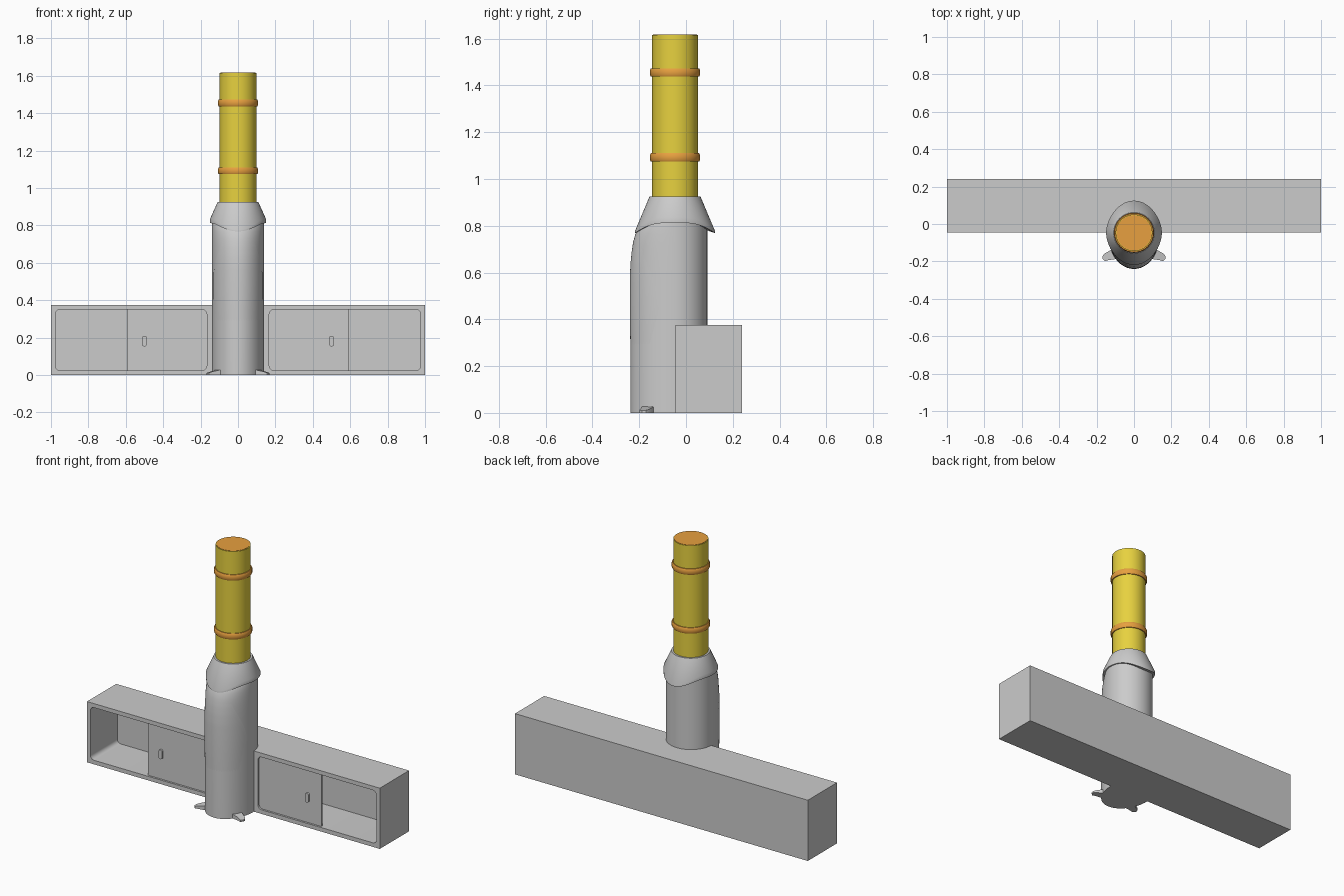
import bpy, bmesh
from math import sin, cos, pi, asin, radians

if "Cube" in bpy.data.objects:
    bpy.data.objects.remove(bpy.data.objects["Cube"])

CY = -0.047          # y of the tower axis
N = 64


def material(name, rgb):
    m = bpy.data.materials.new(name)
    m.diffuse_color = (*rgb, 1)
    m.use_nodes = True
    m.node_tree.nodes["Principled BSDF"].inputs["Base Color"].default_value = m.diffuse_color
    return m


YELLOW = material("yellow_paint", (0.8, 0.64, 0.05))
ORANGE = material("orange_paint", (0.8, 0.35, 0.05))


def loft(name, rings, closed=True, caps=True, mat=None, smooth=True):
    """Skin a list of equally sized point rings."""
    bm = bmesh.new()
    vs = [[bm.verts.new(p) for p in r] for r in rings]
    n = len(rings[0])
    for a, b in zip(vs, vs[1:]):
        for i in range(n if closed else n - 1):
            j = (i + 1) % n
            bm.faces.new((a[i], a[j], b[j], b[i]))
    if caps:
        bm.faces.new(vs[0][::-1])
        bm.faces.new(vs[-1])
    if closed:
        bmesh.ops.recalc_face_normals(bm, faces=bm.faces[:])
    me = bpy.data.meshes.new(name)
    bm.to_mesh(me)
    bm.free()
    ob = bpy.data.objects.new(name, me)
    bpy.context.collection.objects.link(ob)
    if mat:
        me.materials.append(mat)
    if smooth:
        bpy.ops.object.select_all(action='DESELECT')
        ob.select_set(True)
        bpy.context.view_layer.objects.active = ob
        bpy.ops.object.shade_smooth_by_angle(angle=radians(35))
    return ob


def circle(r, z):
    return [(r * cos(2 * pi * i / N), CY + r * sin(2 * pi * i / N), z) for i in range(N)]


def lathe(name, profile, mat=None):
    return loft(name, [circle(r, z) for r, z in profile], mat=mat)


def slab(name, x0, x1, z0, z1, y0, y1, r=0.0):
    """Box with corners rounded in the front view."""
    pts = []
    for cx, cz, a in ((x1 - r, z1 - r, 0), (x0 + r, z1 - r, 90),
                      (x0 + r, z0 + r, 180), (x1 - r, z0 + r, 270)):
        for k in range(7 if r else 1):
            t = radians(a + 15 * k)
            pts.append((cx + r * cos(t), cz + r * sin(t)))
    return loft(name, [[(x, y, z) for x, z in pts] for y in (y0, y1)], smooth=r > 0)


def interp(table, z):
    for (a, va), (b, vb) in zip(table, table[1:]):
        if z <= b:
            return va + (vb - va) * max(0, z - a) / (b - a)
    return table[-1][1]


# Cabinet with two open compartments
cabinet = slab("cabinet", -1, 1, 0, 0.375, -0.045, 0.24)
for s in (-1, 1):
    xa, xb = sorted((s * 0.167, s * 0.977))
    cutter = slab("compartment_cutter", xa, xb, 0.025, 0.35, -0.1, 0.218, 0.025)
    mod = cabinet.modifiers.new("compartment", 'BOOLEAN')
    mod.object, mod.operation, mod.solver = cutter, 'DIFFERENCE', 'EXACT'
    bpy.context.view_layer.objects.active = cabinet
    bpy.ops.object.modifier_apply(modifier=mod.name)
    bpy.data.objects.remove(cutter)

# Sliding doors and their handles
for side, s in (("left", -1), ("right", 1)):
    xa, xb = sorted((s * 0.16, s * 0.592))
    slab(side + "_door", xa, xb, 0.02, 0.355, -0.033, -0.02)
    slab(side + "_handle", s * 0.5 - 0.012, s * 0.5 + 0.012, 0.152, 0.21, -0.044, -0.03, 0.0119)

# Tower body: round back, deeper front that curves in near the top
FRONT = [(0, 0.191), (0.58, 0.191), (0.64, 0.189), (0.69, 0.185), (0.73, 0.179),
         (0.765, 0.169), (0.79, 0.157), (0.805, 0.145), (0.82, 0.13)]


def body_point(t, z, grow=0.0):
    depth = interp(FRONT, z) if sin(t) < 0 else 0.138
    return ((0.14 + grow) * cos(t), CY + (depth + grow) * sin(t), z)


loft("tower_body", [[body_point(2 * pi * i / N, z) for i in range(N)] for z, _ in FRONT])

# Slightly raised front panel with curved side edges
EDGE = [(0.26, -0.165), (0.35, -0.14), (0.42, -0.12), (0.46, -0.11), (0.49, -0.108),
        (0.53, -0.116), (0.6, -0.147), (0.67, -0.178), (0.74, -0.2)]
panel = []
for k in range(33):
    z = 0.26 + 0.48 * k / 32
    te = asin(min(1, (CY - interp(EDGE, z)) / interp(FRONT, z)))
    lift = -0.0008 + 0.0032 * sin(pi * k / 32)
    panel.append([body_point(pi + te + (pi - 2 * te) * i / 32, z, lift) for i in range(33)])
loft("front_panel", panel, closed=False, caps=False)

# Hood: cone with a rim that dips at the front and the back
top, edge, lip, under = circle(0.109, 0.925), [], [], []
for i in range(N):
    t = 2 * pi * i / N
    c = abs(sin(t))
    r = 0.149 + 0.023 * c ** 4
    edge.append((r * cos(t), CY + r * sin(t), 0.836 - 0.061 * c ** 4))
    lip.append((r * cos(t), CY + r * sin(t), 0.812 - 0.044 * c ** 4))
    under.append((0.125 * cos(t), CY + 0.125 * sin(t), 0.815 - 0.03 * c ** 4))
loft("hood", [under, lip, edge, top])

# Pipe, its end cap and the two clamp rings
lathe("pipe", [(0.098, 0.915), (0.098, 1.615)], YELLOW)
lathe("pipe_cap", [(0.094, 1.605), (0.094, 1.617)], ORANGE)
for name, z in (("lower_ring", 1.092), ("upper_ring", 1.455)):
    lathe(name, [(0.095, z - 0.018), (0.103, z - 0.018), (0.107, z - 0.011),
                 (0.107, z + 0.011), (0.103, z + 0.018), (0.095, z + 0.018)], ORANGE)

# Small sloping feet
FOOT = [(0.09, -0.125, 0.03), (0.12, -0.137, 0.027), (0.16, -0.16, 0.014), (0.168, -0.172, 0.011),
        (0.167, -0.188, 0.01), (0.155, -0.199, 0.012), (0.135, -0.193, 0.019), (0.08, -0.185, 0.03)]
for side, s in (("left", -1), ("right", 1)):
    loft(side + "_foot", [[(s * x, y, 0) for x, y, h in FOOT],
                          [(s * x, y, h) for x, y, h in FOOT]])
